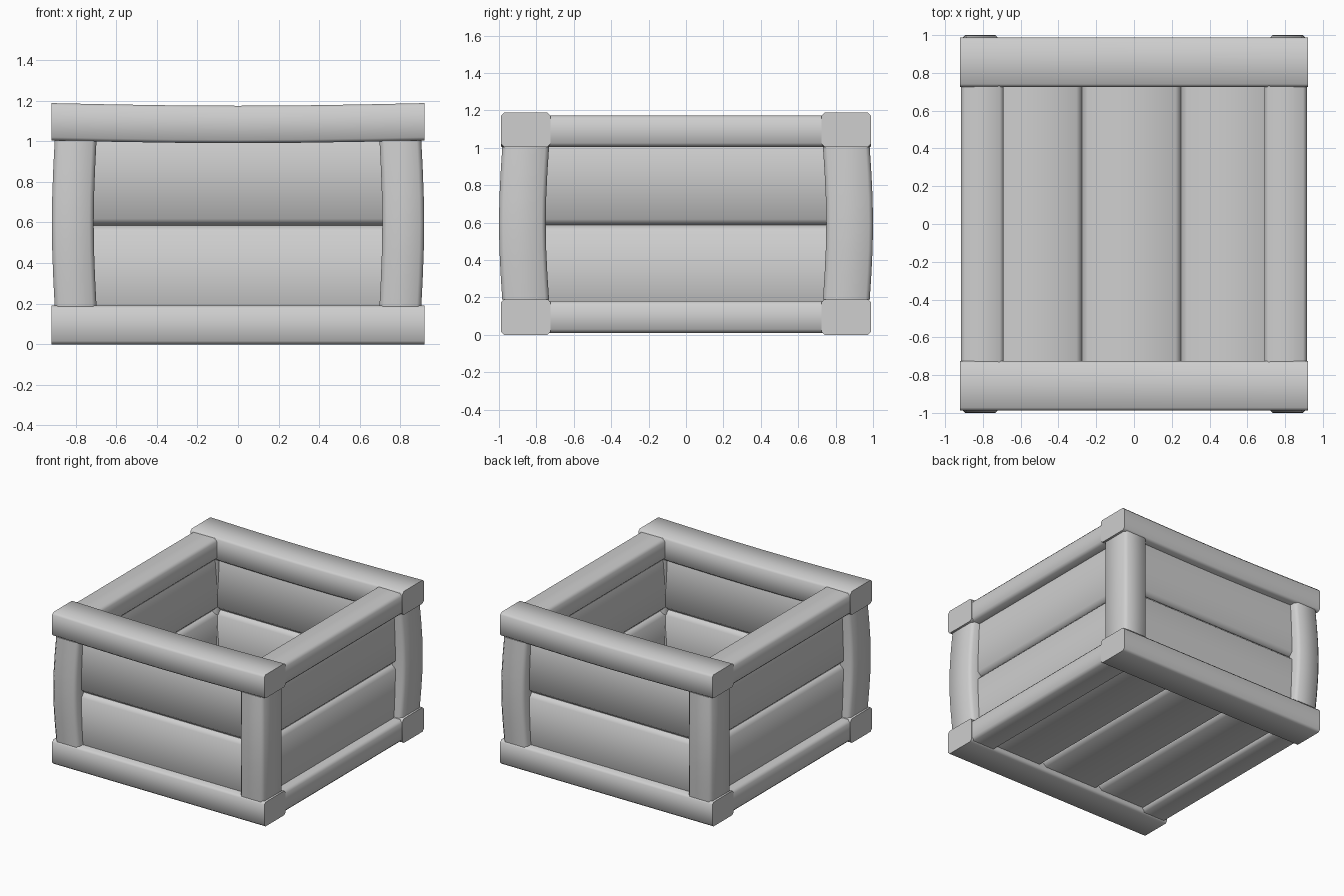
import bpy
import bmesh
import math
from mathutils import Vector

default = bpy.data.objects.get("Cube")
if default:
    bpy.data.objects.remove(default, do_unlink=True)

grey = bpy.data.materials.new("plain_grey")
grey.use_nodes = True
colour = (0.62, 0.62, 0.62, 1)
grey.diffuse_color = colour
grey.node_tree.nodes["Principled BSDF"].inputs["Base Color"].default_value = colour


def bar(name, low, high, axis, chamfer, bow=(0, 0, 0), rings=7):
    """Timber along one axis with chamfered long edges and a slight bow."""
    b, c = (axis + 1) % 3, (axis + 2) % 3
    bm = bmesh.new()
    # Octagonal cross-section, walked corner by corner
    section = []
    for sb, sc, b_first in ((1, 1, False), (-1, 1, True), (-1, -1, False), (1, -1, True)):
        corner_b = high[b] if sb > 0 else low[b]
        corner_c = high[c] if sc > 0 else low[c]
        pair = [(corner_b, corner_c - sc * chamfer), (corner_b - sb * chamfer, corner_c)]
        section += pair[::-1] if b_first else pair
    loops = []
    for i in range(rings):
        t = i / (rings - 1)
        shift = Vector(bow) * math.sin(math.pi * t)
        loop = []
        for pb, pc in section:
            p = Vector()
            p[axis] = low[axis] + t * (high[axis] - low[axis])
            p[b], p[c] = pb, pc
            loop.append(bm.verts.new(p + shift))
        loops.append(loop)
    count = len(section)
    for first, second in zip(loops, loops[1:]):
        for k in range(count):
            n = (k + 1) % count
            bm.faces.new((first[k], first[n], second[n], second[k]))
    bm.faces.new(loops[0][::-1])
    bm.faces.new(loops[-1])
    bmesh.ops.recalc_face_normals(bm, faces=bm.faces)
    mesh = bpy.data.meshes.new(name)
    bm.to_mesh(mesh)
    bm.free()
    mesh.materials.append(grey)
    obj = bpy.data.objects.new(name, mesh)
    bpy.context.collection.objects.link(obj)
    bpy.ops.object.select_all(action="DESELECT")
    obj.select_set(True)
    bpy.context.view_layer.objects.active = obj
    bpy.ops.object.shade_smooth_by_angle(angle=math.radians(60))


def span(side, inner, outer):
    """Sorted limits of a part lying on the + or - side."""
    return sorted((side * inner, side * outer))


# Long beams across the front and back, with sagging top beams
for end, s in (("front", -1), ("back", 1)):
    y0, y1 = span(s, 0.725, 0.988)
    bar(end + "_bottom_beam", (-0.92, y0, 0), (0.92, y1, 0.19), 0, 0.016)
    bar(end + "_top_beam", (-0.92, y0, 1.004), (0.92, y1, 1.188), 0, 0.016, (0, 0, -0.013))
    # Two wall planks, one above the other
    y0, y1 = span(s, 0.765, 0.925)
    bar(end + "_lower_plank", (-0.8, y0, 0.06), (0.8, y1, 0.586), 0, 0.032)
    bar(end + "_upper_plank", (-0.8, y0, 0.586), (0.8, y1, 1.12), 0, 0.032)

# Shorter rails and planks on the left and right sides
for side, s in (("left", 1), ("right", -1)):
    x0, x1 = span(s, 0.69, 0.915)
    bar(side + "_bottom_rail", (x0, -0.8, 0.01), (x1, 0.8, 0.18), 1, 0.02)
    bar(side + "_top_rail", (x0, -0.8, 1.005), (x1, 0.8, 1.172), 1, 0.02)
    x0, x1 = span(s, 0.715, 0.84)
    bar(side + "_lower_plank", (x0, -0.86, 0.06), (x1, 0.86, 0.586), 1, 0.032)
    bar(side + "_upper_plank", (x0, -0.86, 0.586), (x1, 0.86, 1.12), 1, 0.032)

# Slightly bowed corner posts, standing between the bottom and top beams
for end, sy in (("front", -1), ("back", 1)):
    for side, sx in (("left", 1), ("right", -1)):
        x0, x1 = span(sx, 0.697, 0.903)
        y0, y1 = span(sy, 0.732, 0.982)
        bar(end + "_" + side + "_post", (x0, y0, 0.185), (x1, y1, 1.005), 2, 0.022,
            (sx * 0.014, sy * 0.018, 0))

# Three floor planks
edges = (-0.76, -0.275, 0.25, 0.76)
for i, (x0, x1) in enumerate(zip(edges, edges[1:])):
    bar("floor_plank_" + str(i + 1), (x0, -0.8, 0.04), (x1, 0.8, 0.15), 1, 0.03)
